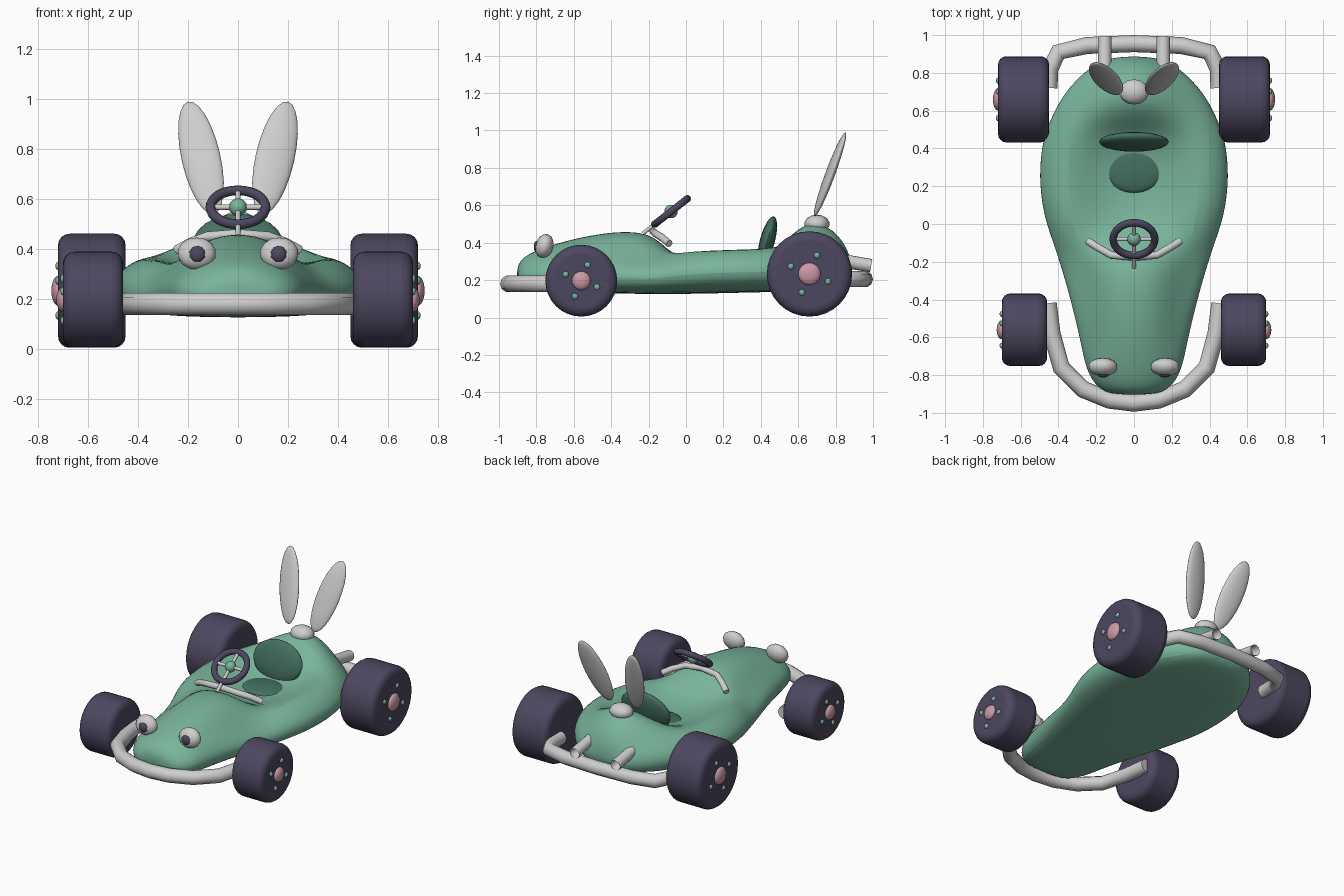
import bpy, bmesh, math
from mathutils import Vector, Matrix

cube = bpy.data.objects.get("Cube")
if cube:
    bpy.data.objects.remove(cube)


def material(name, r, g, b):
    m = bpy.data.materials.new(name)
    m.use_nodes = True
    m.diffuse_color = (r, g, b, 1)
    m.node_tree.nodes["Principled BSDF"].inputs["Base Color"].default_value = (r, g, b, 1)
    return m


GREEN = material("body green", .19, .46, .33)
DARK_GREEN = material("seat green", .06, .16, .12)
GREY = material("pale grey", .62, .62, .62)
RUBBER = material("dark purple", .073, .063, .115)
PINK = material("hub pink", .60, .32, .38)


def finish(ob, name, mat):
    ob.name = ob.data.name = name
    ob.data.materials.clear()
    ob.data.materials.append(mat)
    bpy.ops.object.select_all(action='DESELECT')
    ob.select_set(True)
    bpy.context.view_layer.objects.active = ob
    bpy.ops.object.shade_smooth_by_angle(angle=math.radians(50))
    return ob


def from_bmesh(bm, name, mat):
    bmesh.ops.recalc_face_normals(bm, faces=bm.faces)
    me = bpy.data.meshes.new(name)
    bm.to_mesh(me)
    bm.free()
    ob = bpy.data.objects.new(name, me)
    bpy.context.collection.objects.link(ob)
    return finish(ob, name, mat)


def ball(name, loc, size, mat, rot=Matrix(), seg=24):
    """Ellipsoid with half-sizes along its own axes."""
    bm = bmesh.new()
    bmesh.ops.create_uvsphere(bm, u_segments=seg, v_segments=seg // 2, radius=1)
    bm.transform(Matrix.Translation(loc) @ rot @ Matrix.Diagonal((*size, 1)))
    return from_bmesh(bm, name, mat)


def tube(name, points, radius, mat):
    """Round bar swept along a path."""
    cu = bpy.data.curves.new(name, 'CURVE')
    cu.dimensions = '3D'
    cu.bevel_depth = radius
    cu.bevel_resolution = 3
    cu.use_fill_caps = True
    sp = cu.splines.new('POLY')
    sp.points.add(len(points) - 1)
    for p, co in zip(sp.points, points):
        p.co = (*co, 1)
    ob = bpy.data.objects.new(name, cu)
    bpy.context.collection.objects.link(ob)
    bpy.ops.object.select_all(action='DESELECT')
    ob.select_set(True)
    bpy.context.view_layer.objects.active = ob
    bpy.ops.object.convert(target='MESH')
    return finish(bpy.context.object, name, mat)


def mirrored_path(half):
    """Complete a path that ends on the centre line."""
    return half + [(-x, y, z) for x, y, z in reversed(half[:-1])]


# Body: lofted stations of y, half width, centre, mid and rail heights, base
stations = [
    (-.905, .11, .27, .27, .25, .20), (-.87, .19, .33, .32, .29, .16),
    (-.78, .25, .37, .36, .33, .145), (-.62, .28, .42, .41, .34, .14),
    (-.45, .32, .455, .44, .34, .135), (-.30, .36, .47, .445, .32, .13),
    (-.17, .40, .45, .42, .32, .13), (-.08, .43, .34, .34, .35, .13),
    (.05, .475, .28, .30, .38, .13), (.25, .50, .27, .29, .39, .135),
    (.45, .48, .30, .33, .39, .14), (.57, .43, .47, .44, .39, .14),
    (.69, .37, .54, .49, .38, .145), (.82, .25, .46, .43, .35, .16),
    (.89, .12, .31, .30, .28, .20)]
bm = bmesh.new()
rings = []
for y, w, centre, mid, rail, base in stations:
    def side(t):
        return base + (rail - base) * t
    half = [(0, centre), (.38, mid), (.72, rail), (.96, side(.72)),
            (1.04, side(.42)), (.93, side(.1)), (.6, base), (0, base - .005)]
    ring = half + [(-u, z) for u, z in half[-2:0:-1]]
    rings.append([bm.verts.new((u * w, y, z)) for u, z in ring])
for a, b in zip(rings, rings[1:]):
    for i in range(len(a)):
        j = (i + 1) % len(a)
        bm.faces.new((a[i], a[j], b[j], b[i]))
bm.faces.new(rings[0])
bm.faces.new(rings[-1])
body = from_bmesh(bm, "body", GREEN)
body.modifiers.new("smooth", 'SUBSURF').levels = 2
body.modifiers["smooth"].render_levels = 2

# Seat
ball("seat_back", (0, .435, .41), (.185, .04, .135), DARK_GREEN,
     Matrix.Rotation(math.radians(-15), 4, 'X'))
ball("seat_cushion", (0, .29, .285), (.155, .125, .027), DARK_GREEN)


# Wheels with hub and bolts
def wheel(label, s, x0, x1, y, r):
    centre = Vector((s * (x0 + x1) / 2, y, r + .005))
    bm = bmesh.new()
    bmesh.ops.create_cone(bm, cap_ends=True, segments=32, radius1=r, radius2=r, depth=x1 - x0)
    bm.transform(Matrix.Translation(centre) @ Matrix.Rotation(math.pi / 2, 4, 'Y'))
    tyre = from_bmesh(bm, label + "_tyre", RUBBER)
    bev = tyre.modifiers.new("round", 'BEVEL')
    bev.width = .045
    bev.segments = 4
    bev.limit_method = 'ANGLE'
    bev.angle_limit = math.radians(40)
    face = Vector((s * x1, y, centre.z))
    ball(label + "_hub", face, (.027, r * .26, r * .26), PINK)
    for k in range(4):
        a = math.radians(68 + 90 * k)
        off = Vector((0, math.cos(a), math.sin(a))) * r * .47
        ball(f"{label}_bolt_{k + 1}", face + off, (.012, .017, .017), GREEN, seg=10)


for s, side_name in ((1, "left"), (-1, "right")):
    wheel("front_" + side_name, s, .46, .70, -.56, .192)
    wheel("rear_" + side_name, s, .45, .72, .66, .228)

    # Eyes
    ball(side_name + "_eye", (s * .165, -.757, .382), (.078, .048, .066), GREY,
         Matrix.Rotation(math.radians(-15), 4, 'X'), seg=14)
    ball(side_name + "_pupil", (s * .163, -.793, .378), (.035, .022, .035), RUBBER, seg=10)

    # Ears
    axis = Vector((s * .105, .17, .455)).normalized()
    across = Vector((1, s * .15, 0))
    across = (across - axis * across.dot(axis)).normalized()
    turn = Matrix((across, axis.cross(across), axis)).transposed().to_4x4()
    ball(side_name + "_ear", (s * .148, .77, .765), (.078, .024, .245), GREY, turn)

    # Hollow exhaust pipes
    start, end = Vector((s * .155, .80, .31)), Vector((s * .155, .99, .277))
    bm = bmesh.new()
    bmesh.ops.create_cone(bm, cap_ends=True, segments=16, radius1=.036, radius2=.036,
                          depth=(end - start).length)
    bm.faces.ensure_lookup_table()
    mouth = max(bm.faces, key=lambda f: f.calc_center_median().z)
    bmesh.ops.inset_region(bm, faces=[mouth], thickness=.01)
    bmesh.ops.translate(bm, verts=mouth.verts, vec=(0, 0, -.06))
    bm.transform(Matrix.Translation((start + end) / 2)
                 @ (end - start).to_track_quat('Z', 'Y').to_matrix().to_4x4())
    from_bmesh(bm, side_name + "_exhaust", GREY)

ball("ear_base", (0, .70, .50), (.08, .068, .05), GREY, seg=14)

# Bumpers
tube("front_bumper", mirrored_path([
    (.455, -.42, .18), (.435, -.58, .18), (.385, -.76, .18),
    (.27, -.875, .18), (.13, -.932, .18), (0, -.948, .18)]), .046, GREY)
tube("rear_bumper", mirrored_path([
    (.45, .72, .205), (.445, .82, .205), (.40, .91, .205),
    (.25, .945, .205), (0, .955, .205)]), .045, GREY)

# Dashboard bar
tube("dash_bar", mirrored_path([
    (.245, -.09, .395), (.19, -.125, .425), (.12, -.165, .45), (0, -.175, .46)]), .02, GREY)

# Steering wheel
hub = Vector((0, -.08, .567))
tilt = Matrix.Rotation(math.radians(38), 4, 'X')
bpy.ops.mesh.primitive_torus_add(major_radius=.11, minor_radius=.02, major_segments=32,
                                 minor_segments=10, location=hub, rotation=tilt.to_euler())
finish(bpy.context.object, "steering_wheel", RUBBER)
ball("steering_hub", hub, (.036, .036, .036), GREEN, seg=16)
for name, a, b in (("cross_spoke", (-.11, 0, 0), (.11, 0, 0)),
                   ("steering_column", (0, .11, 0), (0, -.19, 0))):
    tube(name, [hub + tilt @ Vector(p) for p in (a, b)], .011, GREY)
